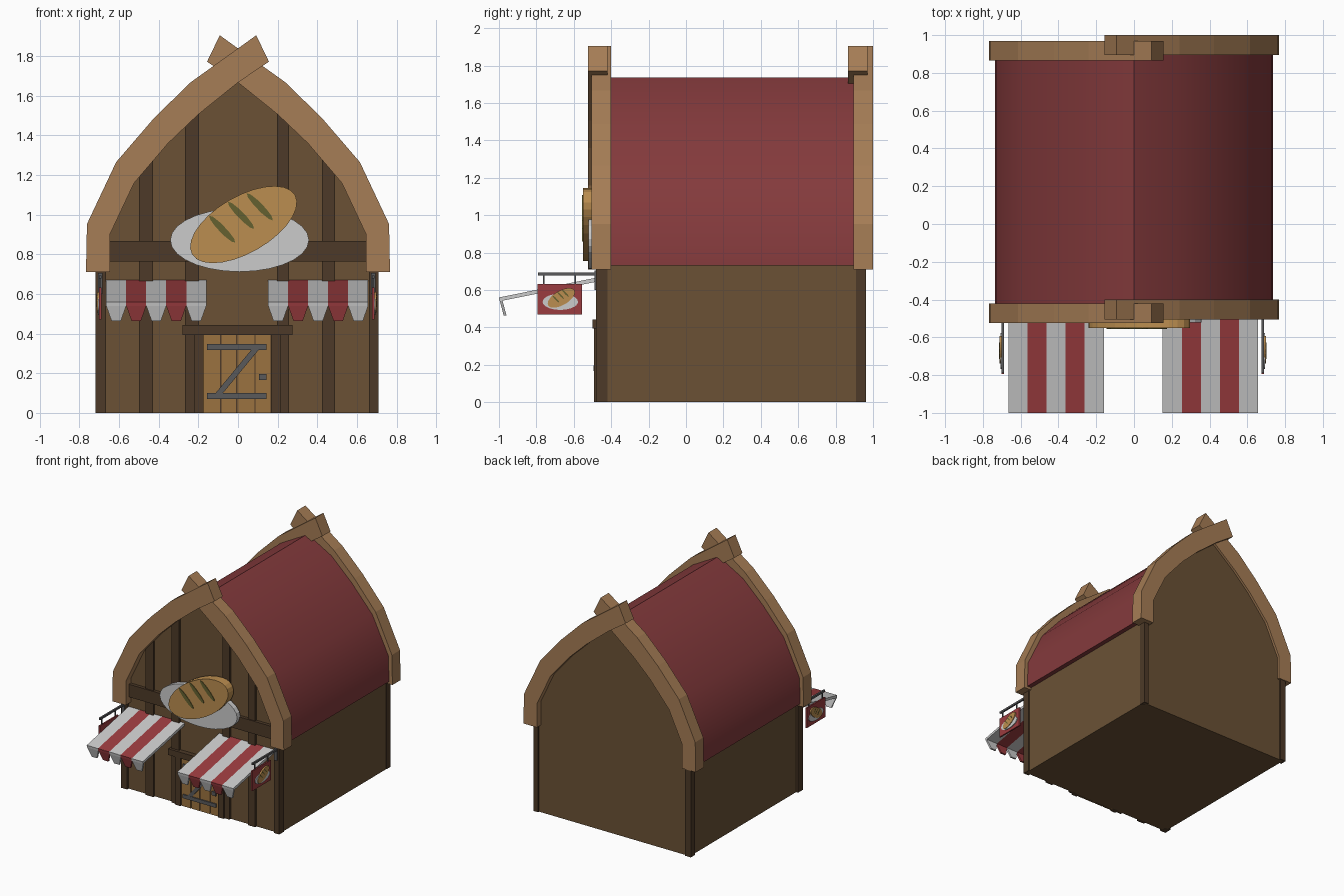
import bpy, bmesh, math

if "Cube" in bpy.data.objects:
    bpy.data.objects.remove(bpy.data.objects["Cube"])


def material(name, r, g, b):
    m = bpy.data.materials.new(name)
    m.diffuse_color = (r, g, b, 1)
    m.use_nodes = True
    m.node_tree.nodes["Principled BSDF"].inputs["Base Color"].default_value = m.diffuse_color
    return m


WALL = material("wall_brown", .145, .083, .036)
DARK = material("dark_timber", .075, .042, .021)
RIB = material("light_timber", .38, .205, .092)
ROOF = material("roof_red", .23, .042, .045)
RED = material("cloth_red", .33, .045, .05)
DOOR = material("door_wood", .33, .17, .05)
METAL = material("iron", .10, .10, .105)
BREAD = material("crust", .50, .27, .08)
SLASH = material("crust_cut", .13, .12, .03)
WHITE = material("white", .62, .62, .62)


def prism(name, pts, d0, d1, mat, axis='y', shear=0, z0=0):
    """Extrude a 2D outline along y (points are x,z) or x (points are y,z)."""
    bm = bmesh.new()
    ends = []
    for d in (d0, d1):
        ring = []
        for a, z in pts:
            co = (a, d + shear * (z - z0), z) if axis == 'y' else (d, a, z)
            ring.append(bm.verts.new(co))
        bm.faces.new(ring)
        ends.append(ring)
    n = len(pts)
    for i in range(n):
        j = (i + 1) % n
        bm.faces.new((ends[0][i], ends[0][j], ends[1][j], ends[1][i]))
    bmesh.ops.recalc_face_normals(bm, faces=bm.faces)
    me = bpy.data.meshes.new(name)
    bm.to_mesh(me)
    bm.free()
    me.materials.append(mat)
    ob = bpy.data.objects.new(name, me)
    bpy.context.collection.objects.link(ob)
    return ob


def box(name, x0, x1, y0, y1, z0, z1, mat):
    return prism(name, [(x0, z0), (x1, z0), (x1, z1), (x0, z1)], y0, y1, mat)


def ellipse(cx, cz, a, b, deg=0, n=28):
    c, s = math.cos(math.radians(deg)), math.sin(math.radians(deg))
    out = []
    for i in range(n):
        t = 2 * math.pi * i / n
        u, v = a * math.cos(t), b * math.sin(t)
        out.append((cx + u * c - v * s, cz + u * s + v * c))
    return out


def mirror(pts, s):
    return [(s * x, z) for x, z in pts]


# Building body with pointed gables
half = [(.70, 0), (.70, .93), (.56, 1.22), (.385, 1.42), (.21, 1.59)]
prism("walls", half + [(0, 1.71)] + mirror(half, -1)[::-1], -.46, .95, WALL)

# Curved roof shell
r_out = [(.737, .73), (.73, .94), (.587, 1.235), (.40, 1.445), (.22, 1.615)]
r_in = [(.69, .73), (.69, .93), (.55, 1.21), (.375, 1.41), (.20, 1.58)]
roof = prism("roof", r_out + [(0, 1.737)] + mirror(r_out, -1)[::-1]
             + mirror(r_in, -1) + [(0, 1.70)] + r_in[::-1], -.43, .90, ROOF)
bpy.context.view_layer.objects.active = roof
roof.select_set(True)
bpy.ops.object.shade_smooth_by_angle(angle=math.radians(40))
roof.select_set(False)

# Crossing gable ribs, front and back
rib = [(.767, .71), (.762, .953), (.615, 1.265), (.424, 1.487), (.24, 1.667),
       (-.092, 1.905), (-.156, 1.772), (0, 1.667), (.20, 1.506),
       (.353, 1.36), (.524, 1.16), (.645, .903), (.645, .71)]
for name, s, y in (("front_left", -1, -.525), ("front_right", 1, -.505),
                   ("back_left", -1, .865), ("back_right", 1, .895)):
    prism(name + "_rib", mirror(rib, s), y, y + .105, RIB)

# Corner posts
for name, x0, x1, y0, y1 in (("front_left", -.718, -.665, -.48, -.42),
                             ("front_right", .66, .708, -.48, -.42),
                             ("back_left", -.718, -.665, .91, .963),
                             ("back_right", .66, .703, .91, .963)):
    box(name + "_post", x0, x1, y0, y1, 0, .9, DARK)

# Front battens and cross beam
for i, (x0, x1, top) in enumerate(((-.50, -.43, 1.29), (-.267, -.197, 1.56),
                                   (.197, .257, 1.56), (.424, .49, 1.29))):
    box(f"batten_{i}", x0, x1, -.478, -.45, 0, top, DARK)
box("cross_beam", -.66, .66, -.487, -.45, .763, .867, DARK)

# Door with frame, planks and ironwork
box("door_lintel", -.28, .275, -.50, -.45, .393, .443, DARK)
for x in (-.222, .166):
    box("door_jamb", x, x + .048, -.492, -.45, 0, .40, DARK)
box("door_back", -.178, .168, -.474, -.45, 0, .394, DARK)
edges = [-.177, -.087, -.006, .085, .167]
for a, b in zip(edges, edges[1:]):
    box("door_plank", a + .003, b - .003, -.481, -.46, 0, .393, DOOR)
box("upper_strap", -.156, .144, -.49, -.47, .318, .348, METAL)
box("lower_strap", -.156, .144, -.49, -.47, .07, .10, METAL)
prism("diagonal_strap", [(-.117, .095), (-.08, .095), (.11, .325), (.073, .325)],
      -.489, -.47, METAL)
box("door_handle", .107, .145, -.495, -.47, .166, .197, METAL)


# Loaf on a plate, used large on the gable and small on the hanging signs
def loaf_sign(name, cx, cz, k, d, out, axis, lean):
    """Layers start at depth d and step towards the viewer by out."""
    prism(name + "_plate", ellipse(cx, cz, .35 * k, .16 * k),
          d, d + out, WHITE, axis)
    prism(name + "_loaf", ellipse(cx + lean * .02 * k, cz + .078 * k, .30 * k,
                                  .143 * k, 30 * lean), d, d + 1.7 * out, BREAD, axis)
    for u, v in ((-.088, .055), (.007, .125), (.102, .168)):
        prism(name + "_slash", ellipse(cx + lean * u * k, cz + v * k, .095 * k,
                                       .017 * k, -46 * lean, 10),
              d, d + 1.8 * out, SLASH, axis)


loaf_sign("gable", .008, .872, 1, -.48, -.042, 'y', 1)

# Striped awnings with tapered valance tabs
for side, x_start in (("left", -.665), ("right", .152)):
    for i in range(5):
        x0 = x_start + .101 * i
        x1 = x0 + .101
        m = RED if i % 2 else WHITE
        prism(f"{side}_awning_stripe",
              [(-.45, .672), (-1.0, .56), (-.997, .54), (-.45, .65)], x0, x1, m, 'x')
        prism(f"{side}_awning_tab",
              [(x0, .558), (x1, .558), (x1, .54), (x1 - .027, .464),
               (x0 + .027, .464), (x0, .54)], -1.0, -.985, m, 'y', -.27, .558)

# Hanging signs on both front corners
for side, s, x in (("left", -1, -.695), ("right", 1, .682)):
    def bar(name, y0, y1, z0, z1, t, mat):
        return box(f"{side}_{name}", x - t, x + t, y0, y1, z0, z1, mat)
    bar("sign_rod", -.79, -.46, .678, .694, .007, METAL)
    bar("sign_mount", -.49, -.475, .60, .705, .012, METAL)
    for y in (-.765, -.595):
        bar("sign_hanger", y, y + .008, .62, .68, .004, METAL)
    bar("sign_board", -.795, -.557, .47, .632, .006, RED)
    loaf_sign(side + "_sign", -.672, .537, .27, x + s * .004, s * .008, 'x', 1)
